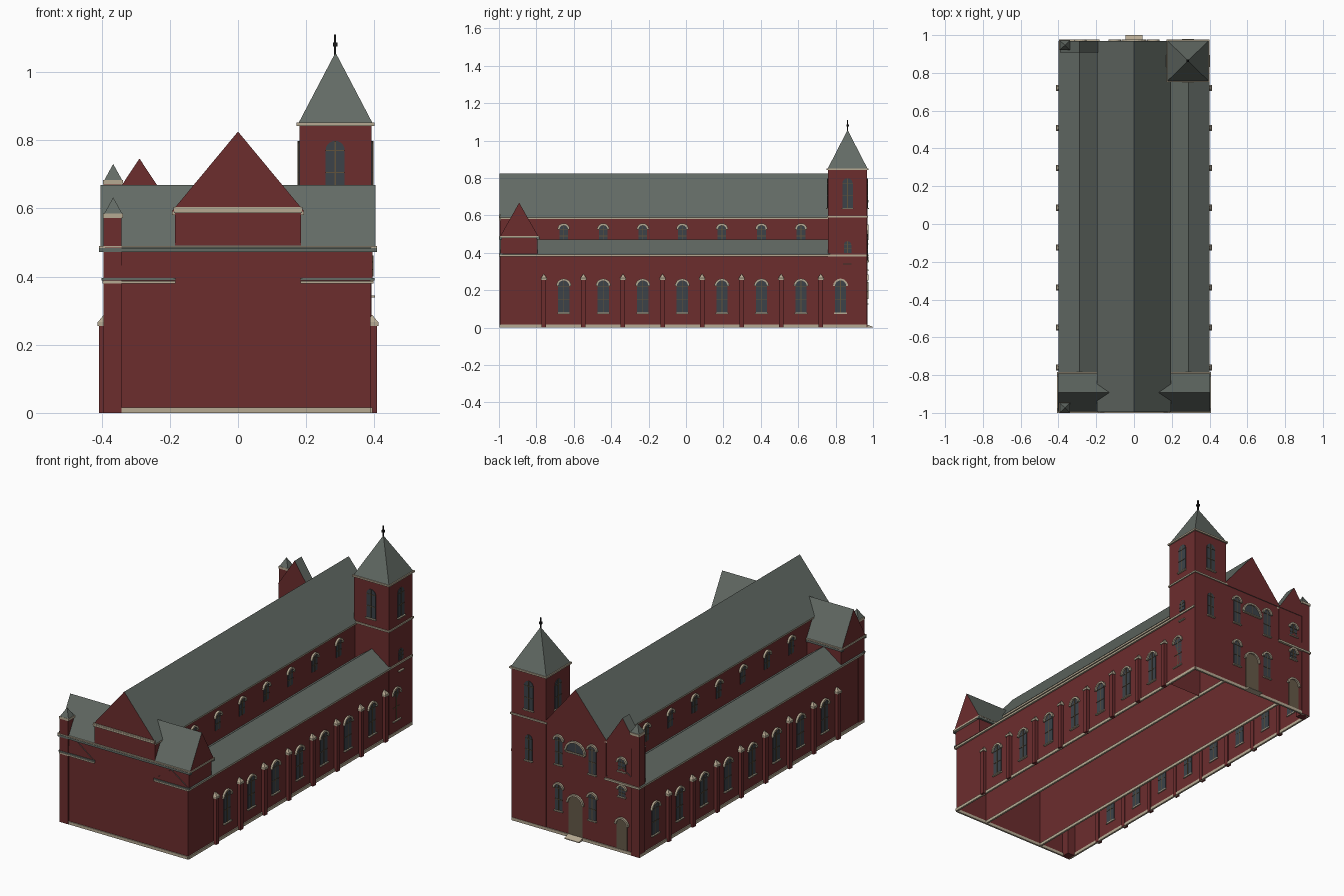
import bpy, bmesh, math

cube = bpy.data.objects.get("Cube")
if cube:
    bpy.data.objects.remove(cube, do_unlink=True)


def material(name, rgb):
    m = bpy.data.materials.new(name)
    m.use_nodes = True
    m.diffuse_color = (*rgb, 1)
    m.node_tree.nodes["Principled BSDF"].inputs["Base Color"].default_value = (*rgb, 1)
    return m


MATS = [material("brick red", (0.15, 0.026, 0.027)),
        material("slate roof", (0.125, 0.147, 0.13)),
        material("cream stone", (0.47, 0.40, 0.29)),
        material("window glass", (0.045, 0.055, 0.066)),
        material("window bars", (0.12, 0.085, 0.045)),
        material("door wood", (0.13, 0.10, 0.065)),
        material("black iron", (0.01, 0.01, 0.01))]
BRICK, SLATE, STONE, GLASS, BARS, WOOD, IRON = range(len(MATS))


class Part:
    """Collects extruded profiles and boxes into one named object."""

    def __init__(self, name):
        self.name, self.bm = name, bmesh.new()

    def face(self, verts, mat):
        self.bm.faces.new(verts).material_index = mat

    def prism(self, pts, axis, a, b, mat, end=None):
        # profile (u, z) extruded along x or y
        place = (lambda d, u, z: (d, u, z)) if axis == "x" else (lambda d, u, z: (u, d, z))
        rings = [[self.bm.verts.new(place(d, u, z)) for u, z in pts] for d in (a, b)]
        for ring in rings:
            self.face(ring, mat if end is None else end)
        n = len(pts)
        for i in range(n):
            j = (i + 1) % n
            self.face([rings[0][i], rings[0][j], rings[1][j], rings[1][i]], mat)
        return self

    def box(self, x0, x1, y0, y1, z0, z1, mat, floor=True):
        v = [[self.bm.verts.new((x, y, z)) for x, y in ((x0, y0), (x1, y0), (x1, y1), (x0, y1))]
             for z in (z0, z1)]
        self.face(v[1], mat)
        if floor:
            self.face(v[0], mat)
        for i in range(4):
            j = (i + 1) % 4
            self.face([v[0][i], v[0][j], v[1][j], v[1][i]], mat)
        return self

    def pyramid(self, x0, x1, y0, y1, z0, z1, mat):
        base = [self.bm.verts.new((x, y, z0)) for x, y in ((x0, y0), (x1, y0), (x1, y1), (x0, y1))]
        tip = self.bm.verts.new(((x0 + x1) / 2, (y0 + y1) / 2, z1))
        self.face(base, mat)
        for i in range(4):
            self.face([base[i], base[(i + 1) % 4], tip], mat)
        return self

    def done(self):
        bmesh.ops.recalc_face_normals(self.bm, faces=self.bm.faces)
        mesh = bpy.data.meshes.new(self.name)
        self.bm.to_mesh(mesh)
        self.bm.free()
        for m in MATS:
            mesh.materials.append(m)
        obj = bpy.data.objects.new(self.name, mesh)
        bpy.context.collection.objects.link(obj)


def arc(u, z, r, n=10):
    return [(u + r * math.cos(math.pi * i / n), z + r * math.sin(math.pi * i / n)) for i in range(n + 1)]


def opening(name, axis, side, wall, u, w, z0, z1, fill=GLASS, hood=True, sill=True, bars=2):
    """Round-headed window or door set on a wall plane facing side along axis."""
    p, r = Part(name), w / 2
    spring = z1 - r
    out = lambda d: wall + side * d
    pts = arc(u, spring, r)
    if spring > z0 + 0.001:
        pts = [(u - r, z0), (u + r, z0)] + pts
    p.prism(pts, axis, out(-0.004), out(0.003), fill)
    rect = lambda a, b, c, d: [(a, c), (b, c), (b, d), (a, d)]
    if fill == GLASS and bars:
        p.prism(rect(u - 0.002, u + 0.002, z0, z1), axis, out(-0.005), out(0.005), BARS)
        for i in range(1, bars + 1):
            z = z0 + (spring - z0) * i / bars
            p.prism(rect(u - r, u + r, z - 0.0015, z + 0.0015), axis, out(-0.005), out(0.005), BARS)
    if hood:
        p.prism(arc(u, spring, r + 0.01) + arc(u, spring, r)[::-1], axis, out(-0.002), out(0.011), STONE)
    if sill:
        p.prism(rect(u - r - 0.004, u + r + 0.004, z0 - 0.006, z0), axis, out(-0.006), out(0.011), STONE)
    p.done()


F, B = -0.992, 0.965      # front and back wall planes
A, N = 0.389, 0.185       # outer aisle and nave wall planes

# Nave
Part("nave_walls").box(-N, N, F, B, 0, 0.592, BRICK, floor=False).done()
Part("nave_roof").prism([(-0.195, 0.59), (0.195, 0.59), (0, 0.825)], "y", F - 0.004, B + 0.004, SLATE, BRICK).done()
trim = Part("nave_cornice")
for s in (-1, 1):
    trim.box(s * (N - 0.01), s * 0.193, F, B, 0.58, 0.59, STONE)
trim.box(-0.187, 0.187, -1, F, 0.586, 0.596, STONE).box(-0.189, 0.189, -1, F, 0.597, 0.604, STONE).done()

# Side aisles with their own small ridged roofs
for s, side in ((-1, "right"), (1, "left")):
    end = B + 0.004 if s < 0 else 0.77
    Part(side + "_aisle_walls").box(s * N, s * A, F, B, 0, 0.388, BRICK, floor=False).done()
    Part(side + "_aisle_roof").prism([(s * 0.18, 0.39), (s * 0.4, 0.39), (s * 0.288, 0.47)],
                                     "y", F - 0.004, end, SLATE, BRICK).done()
    c = Part(side + "_aisle_cornice")
    c.box(s * 0.37, s * 0.398, F, B, 0.379, 0.39, STONE)
    c.box(s * 0.183, s * 0.398, -1, F + 0.01, 0.379, 0.387, STONE)
    c.box(s * 0.183, s * 0.4, -1, F + 0.01, 0.388, 0.396, SLATE)
    if s < 0:
        c.box(s * 0.183, s * 0.398, B - 0.01, B + 0.012, 0.379, 0.39, STONE)
    c.done()

    # Buttresses and windows along the bays
    butt = Part(side + "_buttresses")
    for i in range(8):
        y = -0.76 + 0.2115 * i
        butt.box(s * (A - 0.005), s * 0.408, y - 0.012, y + 0.012, 0, 0.255, BRICK)
        butt.box(s * (A - 0.005), s * 0.412, y - 0.016, y + 0.016, 0.255, 0.266, STONE)
        butt.pyramid(s * (A - 0.013), s * 0.411, y - 0.015, y + 0.015, 0.266, 0.288, STONE)
        yw = y + 0.106
        opening(f"{side}_aisle_window_{i}", "x", s, s * A, yw, 0.06, 0.08, 0.252)
        if i < 7 or s < 0:
            opening(f"{side}_upper_window_{i}", "x", s, s * N, yw, 0.046, 0.455, 0.548, sill=False)
    butt.done()

# Base course, around the outside and under the nave walls
base = Part("base_course")
for s in (-1, 1):
    base.box(s * (A - 0.004), s * (A + 0.006), F, B, 0, 0.016, STONE)
    base.box(s * (N - 0.005), s * (N + 0.005), F, B, 0, 0.016, STONE)
base.box(-A, A, F - 0.005, F + 0.005, 0, 0.016, STONE).box(-A, A, B - 0.005, B + 0.005, 0, 0.016, STONE).done()

# Transept across the front
Part("transept_walls").box(-0.394, 0.394, F, -0.795, 0.385, 0.478, BRICK, floor=False).done()
Part("transept_roof").prism([(-0.998, 0.48), (-0.785, 0.48), (-0.892, 0.668)], "x", -0.403, 0.403, SLATE, BRICK).done()
eave = Part("transept_eaves")
for y0, y1 in ((-1, -0.985), (-0.8, -0.784)):
    eave.box(-0.407, 0.407, y0, y1, 0.472, 0.484, SLATE).box(-0.405, 0.405, y0, y1, 0.485, 0.49, STONE)
for s in (-1, 1):
    eave.box(s * 0.39, s * 0.407, -1, -0.784, 0.48, 0.49, STONE)
eave.done()

# Gabled block at the back of the right aisle
Part("aisle_facade_walls").box(-0.39, -0.188, 0.91, B, 0.38, 0.595, BRICK, floor=False).done()
Part("aisle_facade_gable").prism([(-0.391, 0.592), (-0.187, 0.592), (-0.289, 0.746)], "y",
                                 0.908, B + 0.003, SLATE, BRICK).done()

# Corner turrets
for name, y0, y1, top in (("front_turret", F - 0.006, -0.948, 0.572), ("back_turret", 0.922, B + 0.006, 0.67)):
    t = Part(name).box(-0.394, -0.342, y0, y1, 0, top, BRICK)
    t.box(-0.396, -0.338, y0 - 0.001, y1 + 0.004, top, top + 0.013, STONE)
    t.pyramid(-0.392, -0.34, y0, y1, top + 0.013, top + 0.06, SLATE).done()

# Bell tower
T = (0.18, 0.392, 0.76, 0.968)
Part("tower_walls").box(*T, 0, 0.845, BRICK, floor=False).done()
bands = Part("tower_cornices")
for z, o in ((0.588, 0.006), (0.842, 0.008)):
    bands.box(T[0] - o, T[1] + o, T[2] - o, T[3] + o, z, z + 0.009, STONE)
bands.done()
Part("tower_spire").pyramid(0.178, 0.394, 0.758, 0.97, 0.851, 1.057, SLATE).done()
X, Y = 0.285, 0.864
Part("tower_finial").box(X - 0.003, X + 0.003, Y - 0.003, Y + 0.003, 1.04, 1.11, IRON) \
    .box(X - 0.007, X + 0.007, Y - 0.007, Y + 0.007, 1.074, 1.086, IRON).done()
for name, axis, s, wall, u in (("front", "y", -1, T[2], X), ("back", "y", 1, T[3], X),
                               ("inner", "x", -1, T[0], Y), ("outer", "x", 1, T[1], Y)):
    opening(name + "_bell_window", axis, s, wall, u, 0.056, 0.64, 0.798, hood=False)
opening("tower_side_window", "x", 1, T[1], Y, 0.04, 0.4, 0.462, hood=False, sill=False)
opening("tower_back_window", "y", 1, T[3], X, 0.042, 0.36, 0.5, hood=False)
Part("tower_side_sill").box(T[1], T[1] + 0.01, 0.84, 0.885, 0.338, 0.344, STONE).done()

# Back facade: doors, windows and step
opening("main_door", "y", 1, B, 0, 0.085, 0.012, 0.235, fill=WOOD, sill=False)
opening("half_round_window", "y", 1, B, 0, 0.11, 0.475, 0.53, bars=1)
for s, side in ((-1, "right"), (1, "left")):
    opening(side + "_facade_lower_window", "y", 1, B, s * 0.103, 0.046, 0.13, 0.275)
    opening(side + "_facade_upper_window", "y", 1, B, s * 0.103, 0.046, 0.385, 0.54)
opening("side_door", "y", 1, B, -0.285, 0.065, 0.012, 0.185, fill=WOOD, sill=False)
opening("aisle_facade_small_window", "y", 1, B, -0.285, 0.042, 0.31, 0.368)
opening("aisle_facade_high_window", "y", 1, B, -0.285, 0.046, 0.45, 0.52)
Part("door_step").prism([(B, 0), (1, 0), (1, 0.004), (B, 0.018)], "x", -0.045, 0.045, STONE).done()
